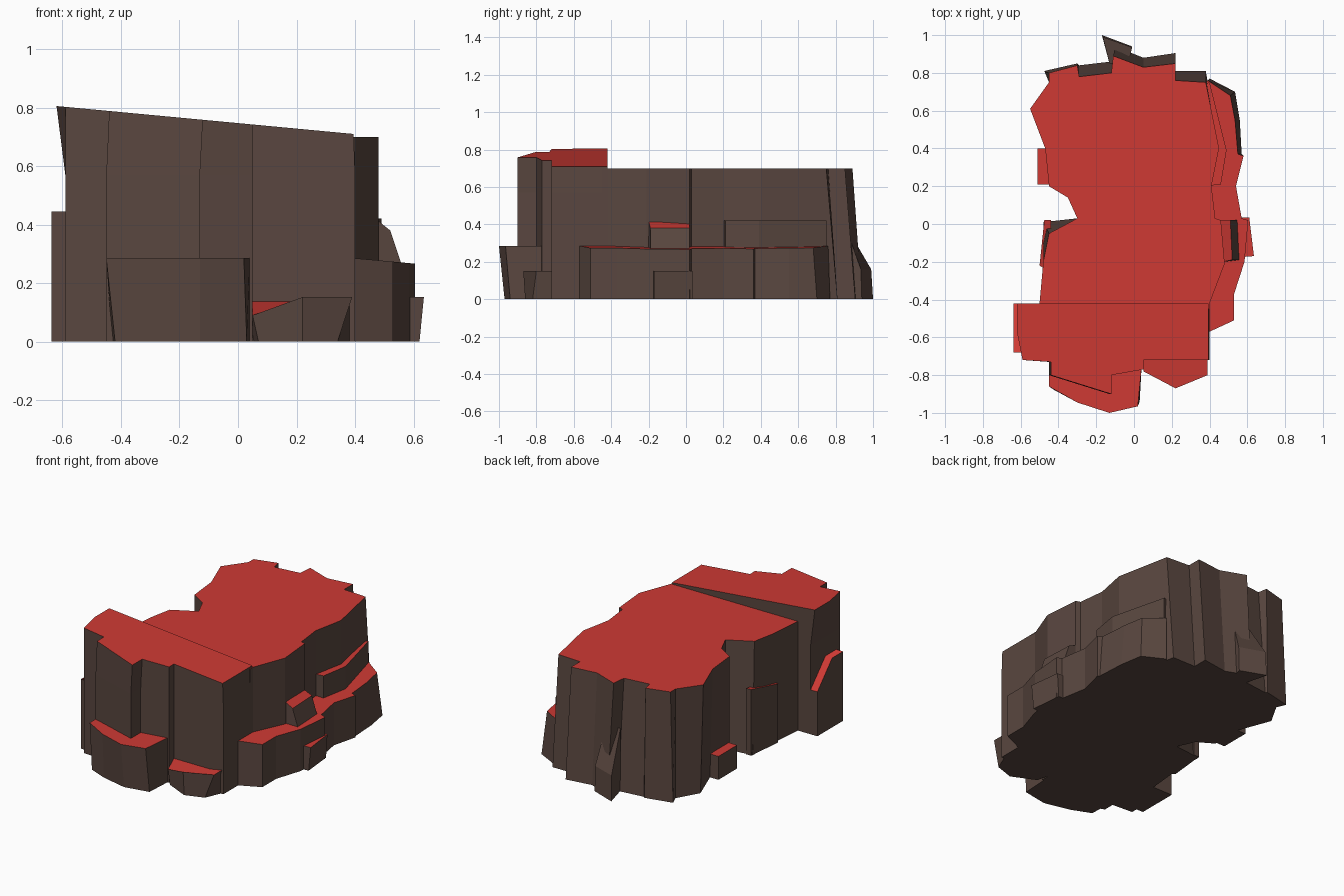
import bpy, bmesh


def material(name, color):
    m = bpy.data.materials.new(name)
    m.diffuse_color = color
    return m


BROWN = material("brown_rock", (0.10, 0.062, 0.05, 1))
RED = material("red_ground", (0.62, 0.042, 0.034, 1))


def rock(name, outline, top, base=None, z0=0.0):
    """Loft a flat-faced rock from its base outline to its top outline.
    top is a height or a function of (x, y); upward faces become red."""
    height = top if callable(top) else (lambda x, y: top)
    base = base or outline
    bm = bmesh.new()
    low = [bm.verts.new((x, y, z0)) for x, y in base]
    high = [bm.verts.new((x, y, height(x, y))) for x, y in outline]
    n = len(low)
    bm.faces.new(low[::-1])
    bm.faces.new(high)
    for i in range(n):
        j = (i + 1) % n
        bm.faces.new((low[i], low[j], high[j], high[i]))
    bmesh.ops.recalc_face_normals(bm, faces=bm.faces)
    bm.normal_update()
    for f in bm.faces:
        f.material_index = 1 if f.normal.z > 0.62 else 0
    me = bpy.data.meshes.new(name)
    bm.to_mesh(me)
    bm.free()
    me.materials.append(BROWN)
    me.materials.append(RED)
    ob = bpy.data.objects.new(name, me)
    bpy.context.collection.objects.link(ob)
    return ob


# Main plateau: top outline, flared slightly at the foot
plateau_top = [(0.40, -0.45), (0.40, -0.42), (0.48, -0.21), (0.46, 0.02),
               (0.43, 0.03), (0.41, 0.20), (0.45, 0.40), (0.38, 0.75),
               (0.22, 0.76), (0.22, 0.85), (0.05, 0.83), (-0.11, 0.89),
               (-0.12, 0.80), (-0.29, 0.78), (-0.30, 0.84), (-0.45, 0.80),
               (-0.45, 0.75), (-0.55, 0.61), (-0.47, 0.40), (-0.45, 0.20),
               (-0.35, 0.14), (-0.30, 0.03), (-0.45, -0.05), (-0.48, -0.20),
               (-0.50, -0.42), (-0.50, -0.45)]
foot = {(0.22, 0.76): (0.22, 0.81), (0.22, 0.85): (0.22, 0.905),
        (0.05, 0.83): (0.05, 0.88), (-0.11, 0.89): (-0.10, 0.94),
        (-0.12, 0.80): (-0.12, 0.86), (-0.29, 0.78): (-0.29, 0.84),
        (-0.30, 0.84): (-0.30, 0.85), (-0.45, 0.80): (-0.475, 0.81),
        (-0.55, 0.61): (-0.53, 0.61), (-0.47, 0.40): (-0.45, 0.40),
        (-0.45, -0.05): (-0.48, 0.01), (0.38, 0.75): (0.38, 0.81)}
rock("plateau", plateau_top, 0.70, [foot.get(p, p) for p in plateau_top])

# Raised front cliff with a tilted top
cliff_top = [(-0.62, -0.42), (-0.62, -0.57), (-0.59, -0.72), (-0.44, -0.73),
             (-0.44, -0.80), (-0.12, -0.90), (-0.12, -0.80), (0.05, -0.77),
             (0.05, -0.72), (0.395, -0.72), (0.395, -0.42)]
cliff_mid = [(-0.59, -0.42), (-0.59, -0.58), (-0.59, -0.72), (-0.45, -0.73),
             (-0.45, -0.80), (-0.13, -0.90), (-0.13, -0.80), (0.05, -0.77),
             (0.05, -0.72), (0.40, -0.72), (0.40, -0.42)]
rock("front_cliff_upper", cliff_top,
     lambda x, y: 0.805 - 0.094 * (x + 0.62), cliff_mid, 0.57)
rock("front_cliff_lower", cliff_mid, 0.57)

# Ledges at the foot of the front cliff
rock("front_left_ledge",
     [(-0.45, -0.76), (-0.45, -0.86), (-0.30, -0.945), (-0.13, -1.0),
      (-0.13, -0.76)], 0.285,
     [(-0.43, -0.76), (-0.42, -0.88), (-0.30, -0.93), (-0.13, -0.97),
      (-0.13, -0.76)])
rock("front_middle_ledge",
     [(-0.13, -0.76), (-0.13, -1.0), (0.02, -0.965), (0.04, -0.76)], 0.285,
     [(-0.13, -0.76), (-0.13, -0.97), (0.03, -0.94), (0.04, -0.76)])
rock("front_right_ledge",
     [(0.05, -0.70), (0.05, -0.78), (0.22, -0.87), (0.39, -0.80),
      (0.39, -0.70)],
     lambda x, y: 0.09 if x < 0.1 and y < -0.75 else 0.152,
     [(0.05, -0.70), (0.07, -0.79), (0.22, -0.86), (0.34, -0.82),
      (0.39, -0.70)])

# Left buttress with a steep rear slope
rock("left_buttress",
     [(-0.638, -0.42), (-0.638, -0.57), (-0.638, -0.68), (-0.58, -0.68),
      (-0.58, -0.57), (-0.58, -0.42)],
     lambda x, y: 0.285 if y > -0.5 else 0.445)
rock("left_step", [(-0.51, 0.21), (-0.44, 0.21), (-0.44, 0.40),
                   (-0.51, 0.40)], 0.15)
rock("left_upper_step", [(-0.44, -0.26), (-0.44, 0.02), (-0.475, 0.02),
                         (-0.50, -0.22)], lambda x, y: 0.42 + 0.2 * y)

# Long stepped shelf down the right side
shelf = [(0.38, -0.57), (0.40, -0.57), (0.53, -0.51), (0.53, -0.37),
         (0.585, -0.20), (0.605, 0.02), (0.57, 0.03), (0.54, 0.20),
         (0.58, 0.36), (0.55, 0.37), (0.535, 0.55), (0.51, 0.68),
         (0.39, 0.76), (0.36, 0.72)]
shelf_foot = shelf[:9] + [(0.57, 0.37), (0.56, 0.55), (0.535, 0.70),
                          (0.40, 0.77), (0.36, 0.72)]
rock("right_shelf", shelf, lambda x, y: 0.285 - 0.09 * max(0, x - 0.4),
     shelf_foot)
rock("right_foot_block", [(0.50, -0.18), (0.635, -0.17), (0.61, 0.035),
                          (0.50, 0.035)], 0.152,
     [(0.50, -0.18), (0.62, -0.17), (0.60, 0.035), (0.50, 0.035)])
rock("right_upper_block", [(0.42, -0.20), (0.47, -0.20), (0.52, -0.19),
                           (0.51, 0.02), (0.42, 0.02)],
     lambda x, y: 0.42 if x < 0.48 else 0.38,
     [(0.42, -0.20), (0.48, -0.20), (0.56, -0.19), (0.55, 0.02),
      (0.42, 0.02)], 0.26)
rock("right_upper_shelf", [(0.38, 0.20), (0.46, 0.21), (0.49, 0.39),
                           (0.40, 0.75), (0.36, 0.74)], 0.42)

# Foot block behind the rear point
rock("rear_foot_block", [(-0.13, 0.85), (-0.03, 0.85), (-0.01, 0.935),
                         (-0.165, 0.99)],
     lambda x, y: 0.40 if y < 0.9 else 0.16,
     [(-0.13, 0.85), (-0.03, 0.85), (-0.01, 0.94), (-0.17, 1.0)])
